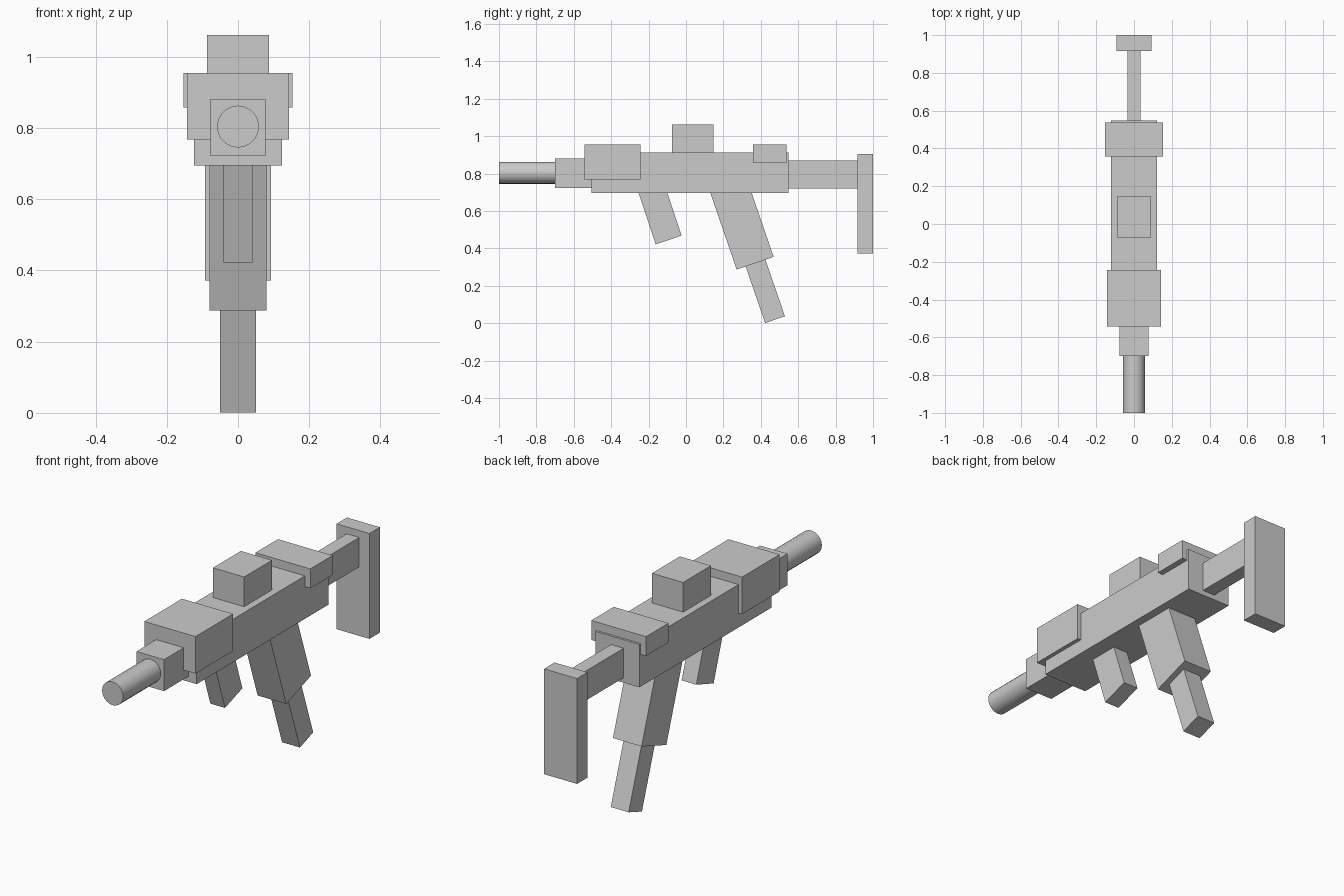
import bpy
from math import radians, sin, cos
from mathutils import Matrix

if "Cube" in bpy.data.objects:
    bpy.data.objects.remove(bpy.data.objects["Cube"])


def box(name, half_x, y0, y1, z0, z1):
    """Axis-aligned block, symmetric about x = 0."""
    bpy.ops.mesh.primitive_cube_add(size=1, location=(0, (y0 + y1) / 2, (z0 + z1) / 2))
    ob = bpy.context.object
    ob.name = name
    ob.data.transform(Matrix.Diagonal((2 * half_x, y1 - y0, z1 - z0, 1)))
    return ob


def raked_box(name, half_x, y, z, width, length, degrees):
    """Block leaning backwards going down; (y, z) is its front bottom corner."""
    a = radians(degrees)
    cy = y + cos(a) * width / 2 - sin(a) * length / 2
    cz = z + sin(a) * width / 2 + cos(a) * length / 2
    ob = box(name, half_x, cy - width / 2, cy + width / 2, cz - length / 2, cz + length / 2)
    ob.rotation_euler.x = a
    return ob


# Main body and the blocks on it
box("receiver", 0.123, -0.505, 0.548, 0.695, 0.912)
box("handguard", 0.143, -0.543, -0.243, 0.768, 0.955)
box("rear_sight_block", 0.153, 0.358, 0.537, 0.857, 0.955)
box("top_sight", 0.087, -0.075, 0.147, 0.90, 1.062)

# Barrel
box("barrel_block", 0.077, -0.70, -0.49, 0.722, 0.881)
bpy.ops.mesh.primitive_cylinder_add(vertices=20, radius=0.059, depth=0.32,
                                    location=(0, -0.84, 0.804),
                                    rotation=(radians(90), 0, 0))
bpy.context.object.name = "barrel"
bpy.ops.object.shade_smooth_by_angle(angle=radians(35))

# Stock
box("stock_bar", 0.035, 0.53, 0.93, 0.72, 0.869)
box("butt_plate", 0.092, 0.917, 1.0, 0.372, 0.904)

# Grips and magazine
raked_box("front_grip", 0.041, -0.162, 0.422, 0.146, 0.32, 18.5)
raked_box("rear_grip", 0.080, 0.271, 0.287, 0.209, 0.47, 19)
raked_box("magazine", 0.050, 0.423, 0.001, 0.112, 0.36, 19)
